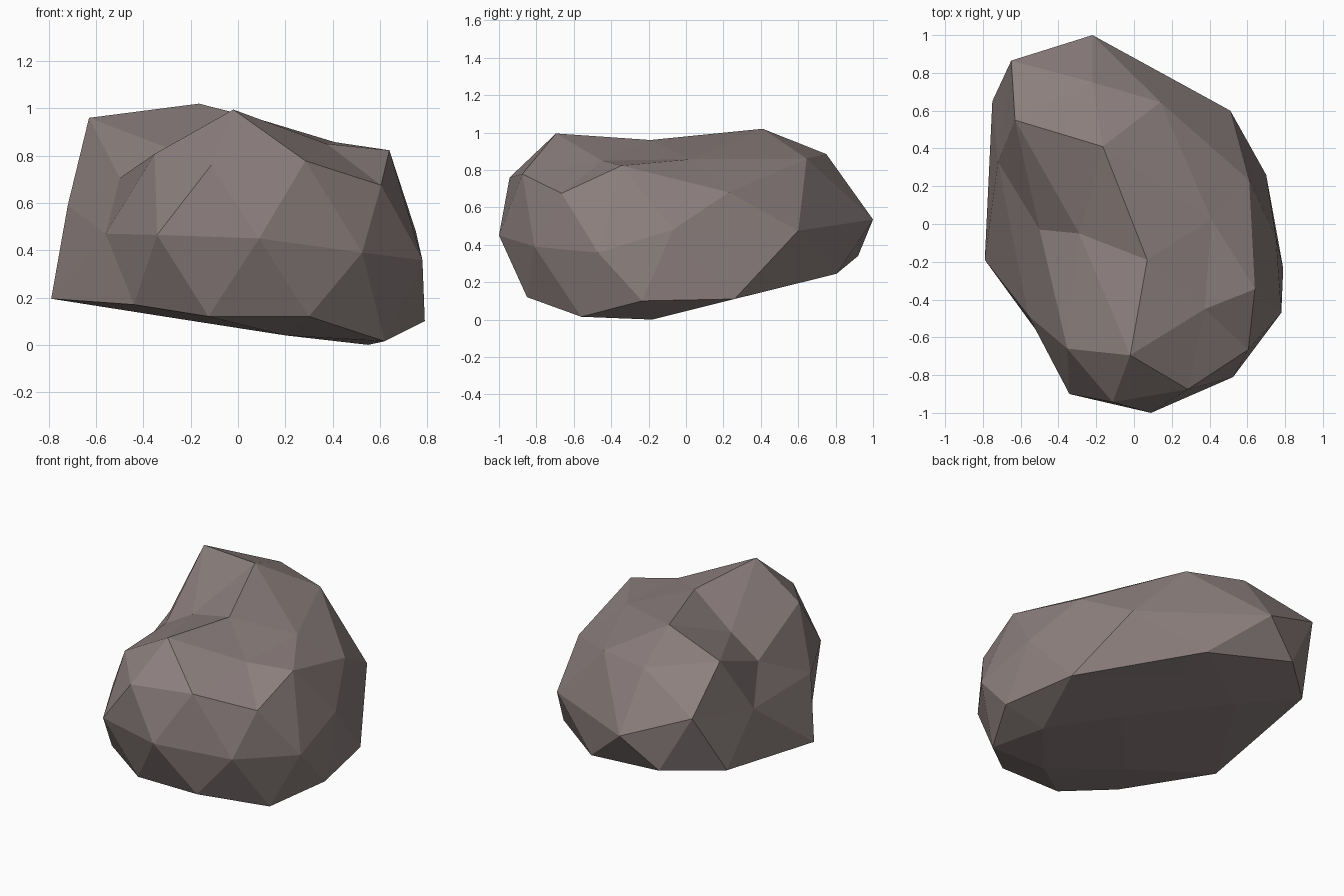
import bpy, bmesh
from mathutils import Vector

# Corner points of the boulder, grouped by height band
crown = [(-.63, .55, .96), (-.165, .41, 1.02), (.07, -.19, .96), (-.02, -.695, .995),
         (-.22, .75, .885), (.14, .645, .86), (.41, .025, .857), (.375, -.45, .85),
         (.64, -.345, .823), (.61, .23, .68), (.605, -.665, .675), (.285, -.875, .778),
         (-.113, -.943, .76), (-.353, -.66, .807)]
notch = [(-.29, -.05, .83), (-.50, -.03, .705), (-.72, .33, .59)]
waist = [(-.22, 1.0, .535), (-.65, .865, .71), (.51, .60, .475), (.752, -.07, .48),
         (.78, -.47, .358), (.525, -.81, .39), (.09, -1.0, .45), (-.342, -.90, .465),
         (-.56, -.485, .47)]
base = [(-.75, .65, .32), (-.79, -.19, .195), (-.44, -.67, .17), (-.125, -.85, .12),
        (.30, -.85, .12), (.62, -.56, .015), (.55, -.18, 0), (.20, -.59, .04),
        (.79, -.235, .10), (.70, .26, .11), (.12, .805, .245), (-.45, .92, .34)]
underside = [(.20, .13, .08), (.11, .57, .195), (-.37, .50, .21), (-.25, -.38, .11)]

# Skin the points on a unit sphere first, then move each corner to its real
# position, so the hollow notch and saddle keep a clean closed surface
bm = bmesh.new()
corners = []
for p in crown + notch + waist + base + underside:
    squeeze = .65 if p in underside else 1      # keep underside corners under the rim
    d = Vector((p[0] / .75 * squeeze, p[1] / .95 * squeeze, (p[2] - .5) / .5))
    corners.append((bm.verts.new(d.normalized()), p))
bmesh.ops.convex_hull(bm, input=[v for v, p in corners])
for v, p in corners:
    v.co = p

# Turn one diagonal on the right shoulder
vert = {p: v for v, p in corners}
edge = bm.edges.get((vert[crown[10]], vert[waist[3]]))
if edge:
    bmesh.utils.edge_rotate(edge, True)
bmesh.ops.recalc_face_normals(bm, faces=bm.faces[:])

mesh = bpy.data.meshes.new("boulder")
bm.to_mesh(mesh)
bm.free()

# Single warm grey stone colour, flat faces
stone = bpy.data.materials.new("warm grey stone")
stone.diffuse_color = (.262, .213, .207, 1)
mesh.materials.append(stone)
boulder = bpy.data.objects.new("boulder", mesh)
bpy.context.collection.objects.link(boulder)
